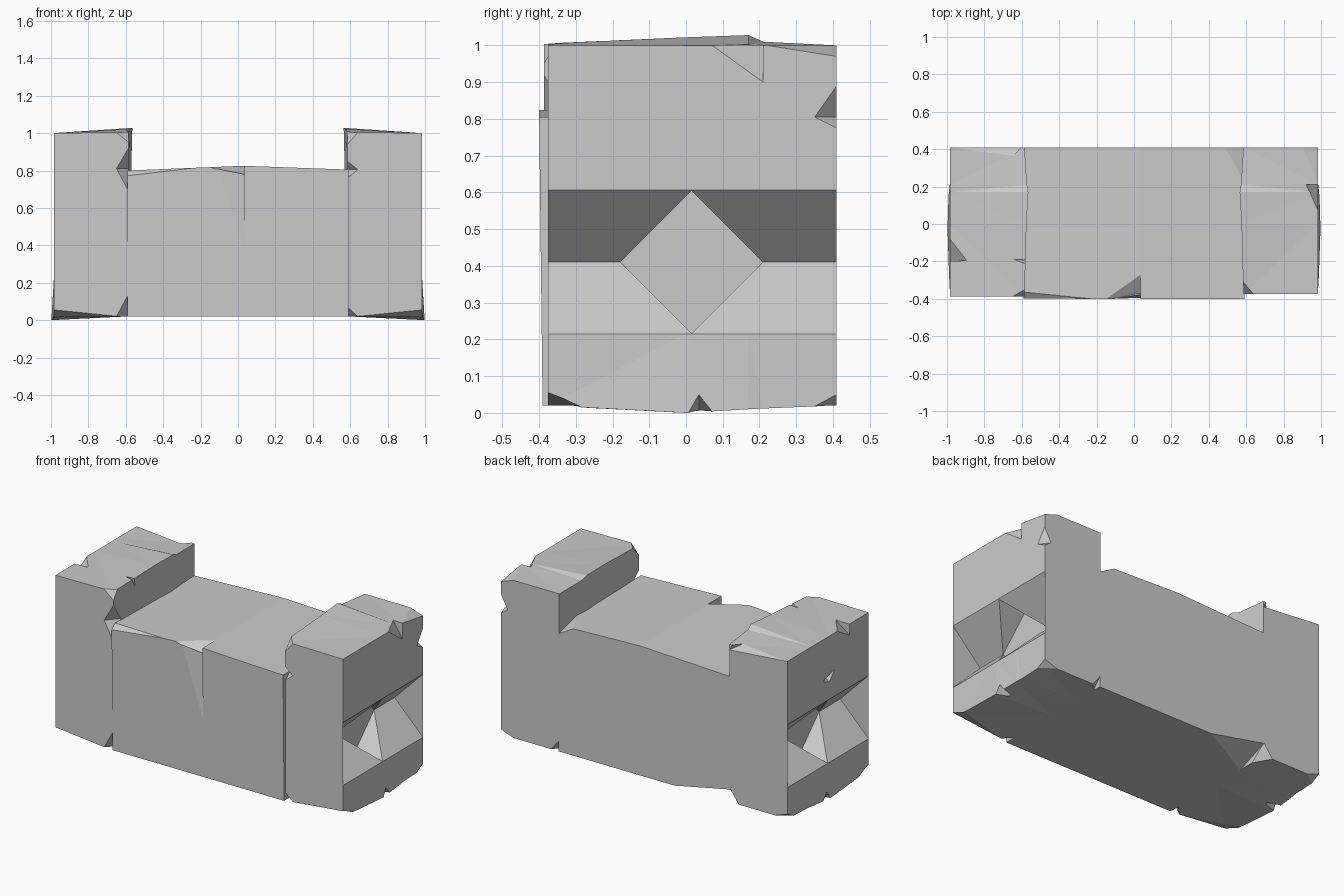
import bpy
import bmesh

if "Cube" in bpy.data.objects:
    bpy.data.objects.remove(bpy.data.objects["Cube"], do_unlink=True)

stone = bpy.data.materials.new("grey_stone")
stone.use_nodes = True
GREY = (0.6, 0.6, 0.6, 1)
stone.diffuse_color = GREY
stone.node_tree.nodes["Principled BSDF"].inputs["Base Color"].default_value = GREY

BACK = 0.41
NOTCH, LOW, HIGH, DEEP, END = 0.41, 0.215, 0.607, 0.79, 0.985


def to_object(bm, name):
    bmesh.ops.recalc_face_normals(bm, faces=bm.faces)
    mesh = bpy.data.meshes.new(name)
    bm.to_mesh(mesh)
    bm.free()
    mesh.materials.append(stone)
    obj = bpy.data.objects.new(name, mesh)
    bpy.context.collection.objects.link(obj)
    return obj


def loft(name, rings):
    """Skin matching rings of points and cap both ends."""
    bm = bmesh.new()
    loops = [[bm.verts.new(p) for p in ring] for ring in rings]
    n = len(loops[0])
    for a, b in zip(loops, loops[1:]):
        for i in range(n):
            j = (i + 1) % n
            bm.faces.new((a[i], a[j], b[j], b[i]))
    bm.faces.new(loops[0])
    bm.faces.new(loops[-1])
    bmesh.ops.triangulate(bm, faces=bm.faces)
    return to_object(bm, name)


def carve(obj, *points):
    """Cut the convex hull of the points out of a part."""
    bm = bmesh.new()
    for p in points:
        bm.verts.new(p)
    bmesh.ops.convex_hull(bm, input=bm.verts)
    cutter = to_object(bm, "cutter")
    cutter.hide_render = True
    mod = obj.modifiers.new("chip", 'BOOLEAN')
    mod.operation = 'DIFFERENCE'
    mod.solver = 'EXACT'
    mod.object = cutter
    bpy.context.view_layer.objects.active = obj
    bpy.ops.object.modifier_apply(modifier=mod.name)
    bpy.data.objects.remove(cutter, do_unlink=True)


# Centre wall with a slightly peaked top
outline = [(-.59, .02), (.59, .02), (.59, .805), (.03, .825), (-.59, .8)]
centre = loft("centre_wall", [
    [(x, -.39 - .012 * z, z) for x, z in outline],
    [(x, BACK, z) for x, z in outline]])

# Crack down the front, broken front edge, back corner chips
carve(centre, (-.17, -.41, .83), (.035, -.41, .02), (.035, -.375, .84), (.035, -.46, .84))
carve(centre, (-.17, -.41, .82), (.035, -.27, .826), (.035, -.37, .77), (.035, -.43, .85))
carve(centre, (-.6, -.35, .81), (-.6, -.4, .77), (-.17, -.402, .82), (-.6, -.45, .85))
carve(centre, (.485, BACK, .81), (.6, BACK, .745), (.6, .19, .81), (.6, .45, .84))
carve(centre, (-.21, BACK, .02), (-.6, BACK, .1), (-.6, .2, .02), (-.6, .45, -.02))


def end_block(name, side, front):
    """Tall end block with a V notch and a diamond recess in its outer side."""
    # depth, inner top x, inner top z, outer foot x, outer foot z
    stations = [(front, .585, 1.005, END, .02), (0, .575, 1.022, .998, 0),
                (.17, .565, 1.028, .99, .01), (.21, .572, 1.01, END, .012),
                (BACK, .585, 1.0, END, .02)]
    rings = []
    for y, tx, tz, fx, fz in stations:
        ring = [(.59, .02), (fx, fz), (END, LOW), (DEEP, NOTCH),
                (END, HIGH), (END, 1.0), (tx, tz)]
        rings.append([(side * x, y, z) for x, z in ring])
    block = loft(name, rings)
    mid, half = .015, .194
    diamond = [(mid - half, NOTCH), (mid, NOTCH - half), (mid + half, NOTCH), (mid, NOTCH + half)]
    carve(block, *[(side * x, y, z) for x in (DEEP, 1.1) for y, z in diamond])

    def chip(*points):
        carve(block, *[(side * x, y, z) for x, y, z in points])

    # Broken foot corners and a nick under the outer side, shared by both ends
    f = front
    chip((END, f, .055), (END, -.27, .015), (.64, f, .02), (1.05, f - .05, -.03))
    chip((END, BACK, .05), (END, .35, .018), (.9, BACK, .02), (1.05, .46, -.03))
    chip((1.0, .0, -.01), (.995, .035, .05), (1.0, .08, -.005), (.9, .035, .01), (1.05, .035, -.02))
    return block, chip


# Right-hand end block
right, chip = end_block("right_end_block", 1, -.375)
f = -.375
chip((.64, f, .02), (.585, f, .07), (.585, f + .06, .02), (.54, f - .05, -.03))
chip((.64, f, .805), (.585, f, .85), (.585, f, .76), (.585, f + .05, .805), (.57, f - .05, .805))
chip((.64, f, 1.003), (.585, f, .94), (.58, f + .07, 1.01), (.54, f - .05, 1.07))
chip((END, .07, 1.001), (END, .21, .9), (.92, .21, 1.002), (1.03, .21, 1.05))
chip((END, BACK, .97), (END, .22, 1.0), (.9, BACK, 1.0), (1.03, .46, 1.03))
chip((END, BACK, .89), (END, BACK, .775), (END, .35, .805), (.94, BACK, .805), (1.04, .46, .82))
chip((.64, BACK, .02), (.585, BACK, .09), (.585, .35, .02), (.54, .46, -.03))

# Left-hand end block
left, chip = end_block("left_end_block", -1, -.387)
f = -.387
chip((.65, f, .02), (.585, f, .14), (.585, f + .07, .02), (.54, f - .05, -.03))
chip((.65, f, .81), (.585, f, .92), (.585, f, .69), (.58, f + .08, .81), (.56, f - .05, .81))
chip((.65, f, 1.003), (.585, f, .95), (.58, f + .04, 1.01), (.54, f - .05, 1.07))
chip((END, -.08, 1.0), (.89, -.195, 1.004), (END, -.2, .93), (1.03, -.2, 1.05))
chip((.65, -.19, 1.015), (.575, -.18, .95), (.575, -.215, 1.015), (.53, -.2, 1.05))
chip((END, BACK, 1.0), (.65, .36, 1.003), (.585, BACK, .965), (.585, .46, 1.04))
chip((.99, .07, .74), (.99, -.06, .78), (.99, .0, .71), (.95, .0, .745))
chip((.65, BACK, .02), (.585, BACK, .11), (.585, .3, .02), (.54, .46, -.03))
